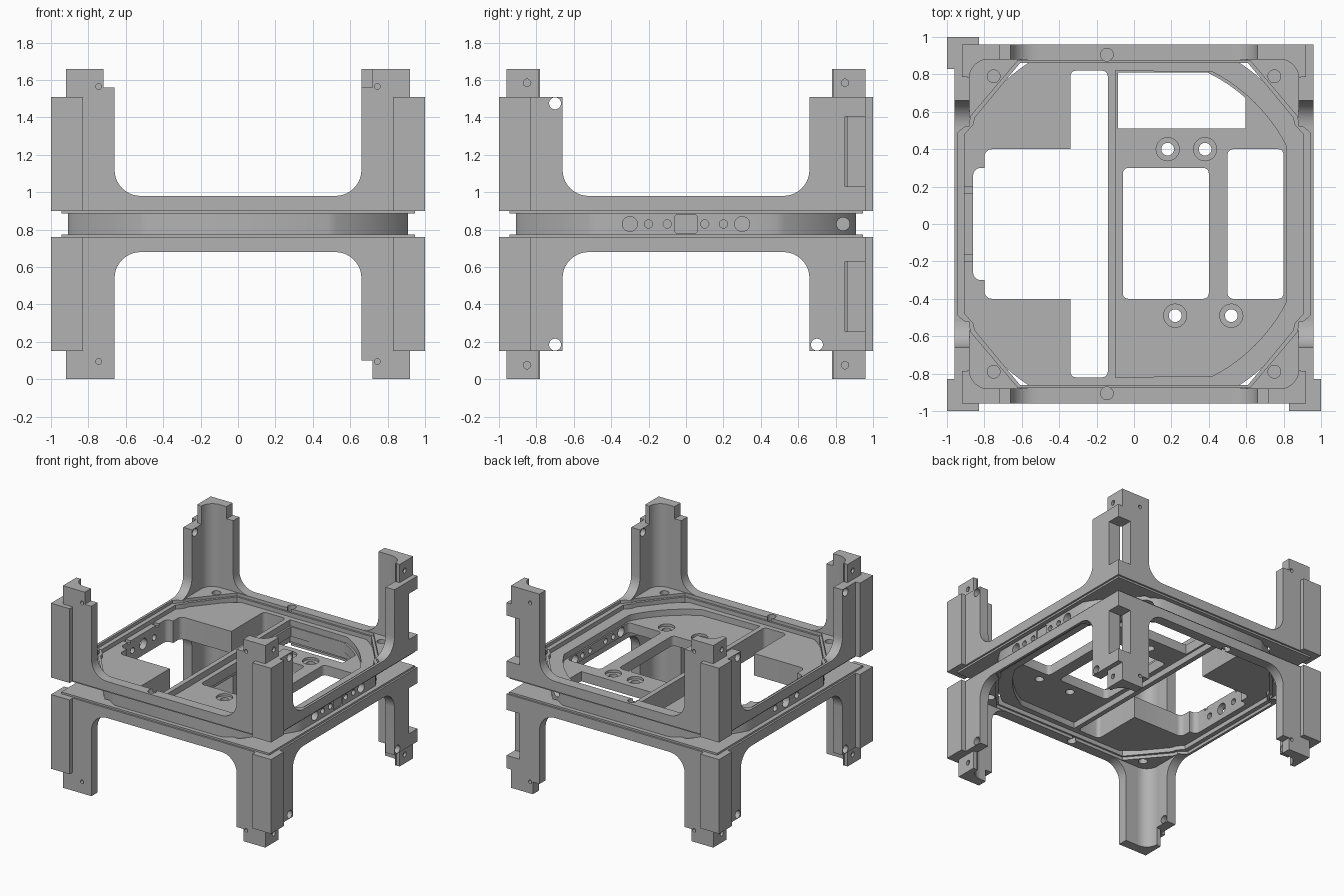
import bpy, bmesh, math

cube = bpy.data.objects.get("Cube")
if cube:
    bpy.data.objects.remove(cube, do_unlink=True)

MID = 0.83      # height of the symmetry plane
OUT, INN = 0.96, 0.88   # outer and inner faces of the frame walls
BASE, DECK, PAD, TIP = 0.06, 0.15, 0.68, 0.83   # heights from the symmetry plane

metal = bpy.data.materials.new("machined grey")
metal.use_nodes = True
GREY = (0.45, 0.45, 0.45, 1)
metal.diffuse_color = GREY
metal.node_tree.nodes["Principled BSDF"].inputs["Base Color"].default_value = GREY


def arc(cx, cy, r, a, b, n=10):
    """Points on a circle from angle a to b in degrees."""
    angles = [math.radians(a + (b - a) * i / n) for i in range(n + 1)]
    return [(cx + r * math.cos(t), cy + r * math.sin(t)) for t in angles]


def rect(x0, x1, y0, y1, r=0):
    if not r:
        return [(x0, y0), (x1, y0), (x1, y1), (x0, y1)]
    return (arc(x1 - r, y1 - r, r, 0, 90, 5) + arc(x0 + r, y1 - r, r, 90, 180, 5)
            + arc(x0 + r, y0 + r, r, 180, 270, 5) + arc(x1 - r, y0 + r, r, 270, 360, 5))


def prism(name, pts, a, b, axis="z", flip=(1, 1, 1)):
    """Extrude a profile from a to b along an axis, mirrored by flip about the mid plane."""
    place = {"z": lambda u, v, w: (u, v, w),
             "y": lambda u, v, w: (u, w, v),
             "x": lambda u, v, w: (w, u, v)}[axis]
    bm = bmesh.new()
    loops = []
    for w in (a, b):
        row = []
        for u, v in pts:
            p = place(u, v, w)
            row.append(bm.verts.new((p[0] * flip[0], p[1] * flip[1], MID + p[2] * flip[2])))
        loops.append(row)
    bm.faces.new(loops[0])
    bm.faces.new(loops[1])
    n = len(pts)
    for i in range(n):
        j = (i + 1) % n
        bm.faces.new((loops[0][i], loops[0][j], loops[1][j], loops[1][i]))
    bmesh.ops.recalc_face_normals(bm, faces=bm.faces)
    mesh = bpy.data.meshes.new(name)
    bm.to_mesh(mesh)
    bm.free()
    mesh.materials.append(metal)
    obj = bpy.data.objects.new(name, mesh)
    bpy.context.collection.objects.link(obj)
    return obj


def select(objs):
    bpy.ops.object.select_all(action="DESELECT")
    for o in objs:
        o.select_set(True)
    bpy.context.view_layer.objects.active = objs[0]


def cut(obj, pts, a, b, axis="z", flip=(1, 1, 1)):
    cutter = prism("cutter", pts, a, b, axis, flip)
    cutter.hide_render = True
    mod = obj.modifiers.new("cut", "BOOLEAN")
    mod.operation, mod.solver, mod.object = "DIFFERENCE", "EXACT", cutter
    select([obj])
    bpy.ops.object.modifier_apply(modifier=mod.name)
    bpy.data.objects.remove(cutter, do_unlink=True)


def circle(x, y, r):
    return arc(x, y, r, 0, 345, 23)


def smooth(obj):
    select([obj])
    bpy.ops.object.shade_smooth_by_angle(angle=math.radians(30))


def four_way(quarter):
    """Mirror a quarter outline, given from the x axis towards the y axis."""
    back = quarter[::-1]
    return (quarter + [(-x, y) for x, y in back]
            + [(-x, -y) for x, y in quarter] + [(x, -y) for x, y in back])


# Leg frame rings with stepped octagonal openings
opening = four_way([(0.905, 0.48), (0.86, 0.53), (0.85, 0.57), (0.61, 0.86)])
mouth = four_way([(0.94, 0.49), (0.88, 0.54), (0.87, 0.58), (0.62, 0.875)])
for s, level in ((1, "upper"), (-1, "lower")):
    f = (1, 1, s)
    ring = prism(level + "_ring", rect(-OUT, OUT, -OUT, OUT), BASE + 0.01, DECK, "z", f)
    cut(ring, opening, 0, 0.3, "z", f)
    cut(ring, mouth, 0.125, 0.3, "z", f)
    holes = [(x, y) for x in (-0.75, 0.75) for y in (-0.79, 0.79)]
    for x, y in holes + [(-0.145, -0.905), (-0.145, 0.905)]:
        cut(ring, circle(x, y, 0.034), 0.1, 0.3, "z", f)
    smooth(ring)
    lip = prism(level + "_ring_lip", rect(-0.945, 0.945, -0.945, 0.945), BASE - 0.005, BASE + 0.01, "z", f)
    cut(lip, opening, 0, 0.3, "z", f)


def wall(top, end):
    """Leg wall outline with a rounded foot that runs into the ring."""
    return [(end, DECK), (end, top), (0.66, top)] + arc(0.52, DECK + 0.14, 0.14, 0, -90)


# Legs, each an L of two walls with a hollow fillet, a tip and a corner pad
sides = {1: "left", -1: "right"}
ends = {1: "back", -1: "front"}
for s, level in ((1, "upper"), (-1, "lower")):
    for sx in (1, -1):
        for sy in (1, -1):
            f = (sx, sy, s)
            notched = sx > 0 and sy > 0
            full = (s > 0 and notched) or (s < 0 and sx < 0 and sy < 0)
            shoulder = TIP if full else 0.73
            y_wall = prism("leg", wall(PAD, OUT), INN, OUT, "y", f)
            x_wall = prism("leg", wall(PAD, INN), INN, OUT, "x", f)
            hollow = [(0.89, 0.89), (0.89, 0.78)] + arc(0.78, 0.78, 0.1, 0, 90) + [(0.78, 0.89)]
            fillet = prism("leg", hollow, DECK - 0.01, TIP, "z", f)
            y_tip = prism("leg", rect(0.72, 0.92, PAD, TIP), INN, OUT, "y", f)
            x_tip = prism("leg", rect(0.785, INN, PAD, TIP), INN, 0.92, "x", f)
            step = prism("leg", rect(0.66, 0.72, PAD, shoulder), INN, OUT, "y", f)
            # Screw holes
            if not (notched and s > 0):
                cut(x_wall, circle(0.7, 0.645, 0.032), 0.8, 1.1, "x", f)
            cut(x_tip, circle(0.85, 0.755, 0.02), 0.9, 1.1, "x", f)
            cut(y_tip, circle(0.745, 0.735, 0.015), 0.93, 1.1, "y", f)
            parts = [y_wall, x_wall, fillet, y_tip, x_tip, step]
            if notched:
                for p in (y_wall, x_wall, fillet):
                    cut(p, rect(0.84, 1.1, 0.85, 1.1), 0.2, 0.575, "z", f)
            else:
                parts.append(prism("pad", rect(0.83, 1, 0.92, 1), 0.07, PAD, "z", f))
                parts.append(prism("pad", rect(0.92, 1, 0.83, 0.92), 0.07, PAD, "z", f))
            select(parts)
            bpy.ops.object.join()
            leg = bpy.context.object
            leg.name = "_".join((level, ends[sy], sides[sx], "leg"))
            smooth(leg)

# Central body: square block with rounded corners
HALF = 0.91
start = math.degrees(math.acos(HALF / 1.03))
outline = four_way(arc(0, 0, 1.03, start, 90 - start, 12))
body = prism("centre_body", outline, -0.09, 0.09)

# Shallow pocket with a curved side on both faces
bend = arc(0, 0, 0.915, 27.5, 62.5, 12)
pocket = [(-0.1, -0.82)] + [(x, -y) for x, y in bend[::-1]] + bend + [(-0.1, 0.82)]
for s in (1, -1):
    cut(body, pocket, 0.04, 0.2, "z", (1, 1, s))

# Windows through the body
side_window = [(-0.085, 0.51), (0.595, 0.51)] + arc(0, 0, 0.9, 48.6, 64, 6) + [(-0.085, 0.809)]
for window in (side_window,
               rect(-0.06, 0.4, -0.4, 0.3, 0.03),
               rect(0.5, 0.8, -0.4, 0.4, 0.03),
               rect(-0.34, -0.14, -0.82, 0.82, 0.03),
               rect(-0.8, -0.3, -0.4, 0.4, 0.04),
               rect(-0.86, -0.7, -0.3, 0.3, 0.04)):
    cut(body, window, -0.3, 0.3)

# Counterbored mounting holes
for x, y in ((0.18, 0.4), (0.38, 0.4), (0.22, -0.49), (0.52, -0.49)):
    cut(body, circle(x, y, 0.034), -0.3, 0.3)
    cut(body, circle(x, y, 0.062), 0.02, 0.3)

# Connector holes through the side walls
for y, r in ((0.3, 0.04), (0.2, 0.022), (0.1, 0.022)):
    for sy in (1, -1):
        cut(body, circle(y * sy, 0, r), 0.75, 1.1, "x")
cut(body, rect(-0.06, 0.06, -0.05, 0.05, 0.015), 0.9, 1.1, "x")
cut(body, circle(0.84, 0, 0.035), 0.45, 1.1, "x")
for y, r in ((0, 0.045), (0.14, 0.025), (-0.14, 0.025)):
    cut(body, circle(y, 0, r), -1.1, -0.8, "x")
for sy in (1, -1):
    cut(body, rect(-1, -0.8, 0.165, 0.2), 0.07, 0.2, "z", (1, sy, 1))
smooth(body)
